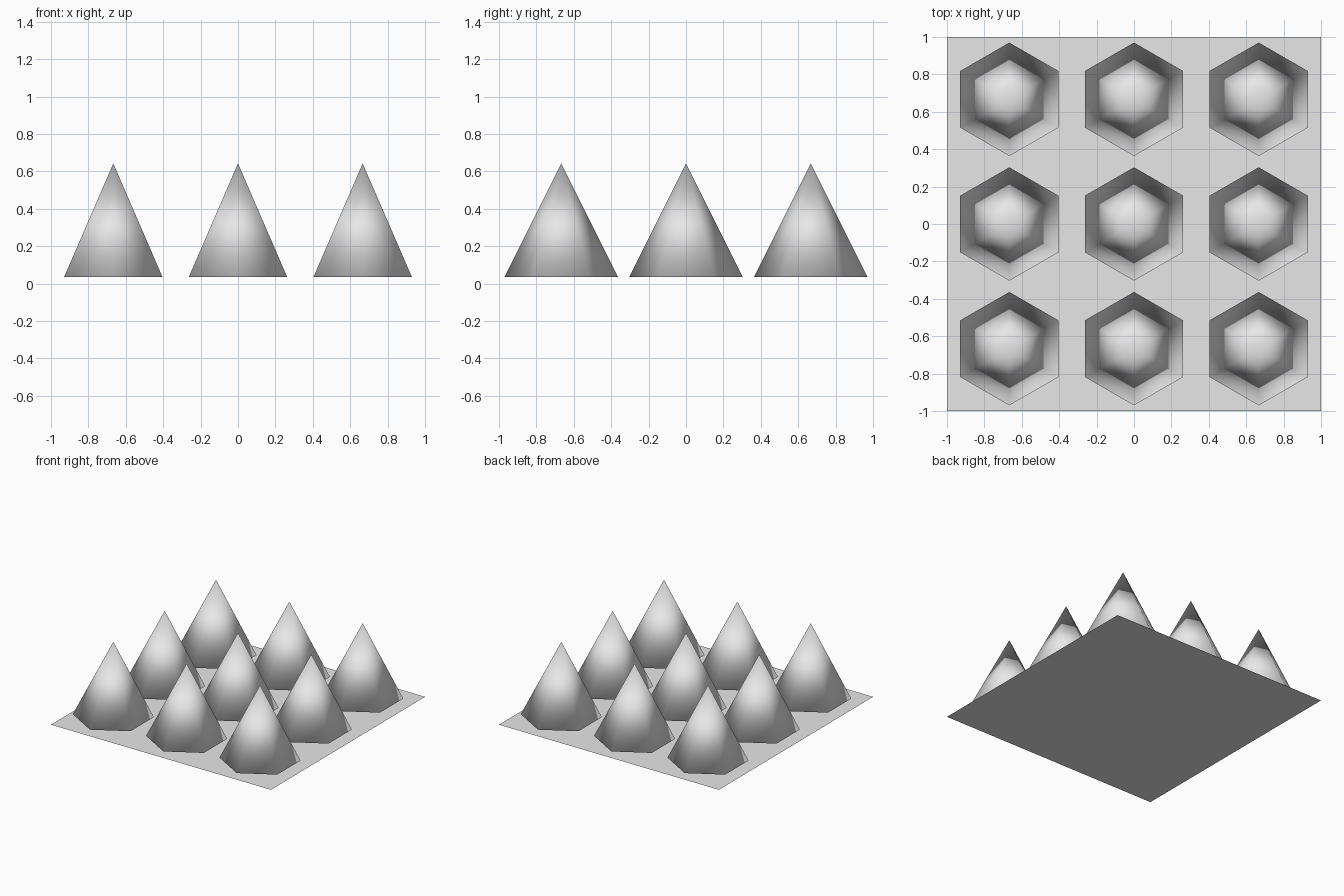
import bpy

if "Cube" in bpy.data.objects:
    bpy.data.objects.remove(bpy.data.objects["Cube"])

UNIT = 2 / 6.6          # cone base radius; the board is 6.6 radii wide
PITCH = 2.2 * UNIT      # spacing of the cone grid
GAP = 0.12 * UNIT       # cones hover just above the board

# Shared plain grey
grey = bpy.data.materials.new("light_grey")
grey.use_nodes = True
colour = (0.8, 0.8, 0.8, 1)
grey.diffuse_color = colour
grey.node_tree.nodes["Principled BSDF"].inputs["Base Color"].default_value = colour

# Flat square board
bpy.ops.mesh.primitive_plane_add(size=2)
board = bpy.context.object
board.name = "board"
board.data.materials.append(grey)

# Six-sided cone, fully smooth, repeated in a three by three grid
bpy.ops.mesh.primitive_cone_add(vertices=6, radius1=UNIT, depth=2 * UNIT,
                                location=(-PITCH, -PITCH, GAP + UNIT))
cones = bpy.context.object
cones.name = "cone_grid"
cones.data.materials.append(grey)
bpy.ops.object.shade_smooth()
for axis in range(2):
    array = cones.modifiers.new("repeat_" + "xy"[axis], 'ARRAY')
    array.count = 3
    array.use_relative_offset = False
    array.use_constant_offset = True
    offset = [0, 0, 0]
    offset[axis] = PITCH
    array.constant_offset_displace = offset
